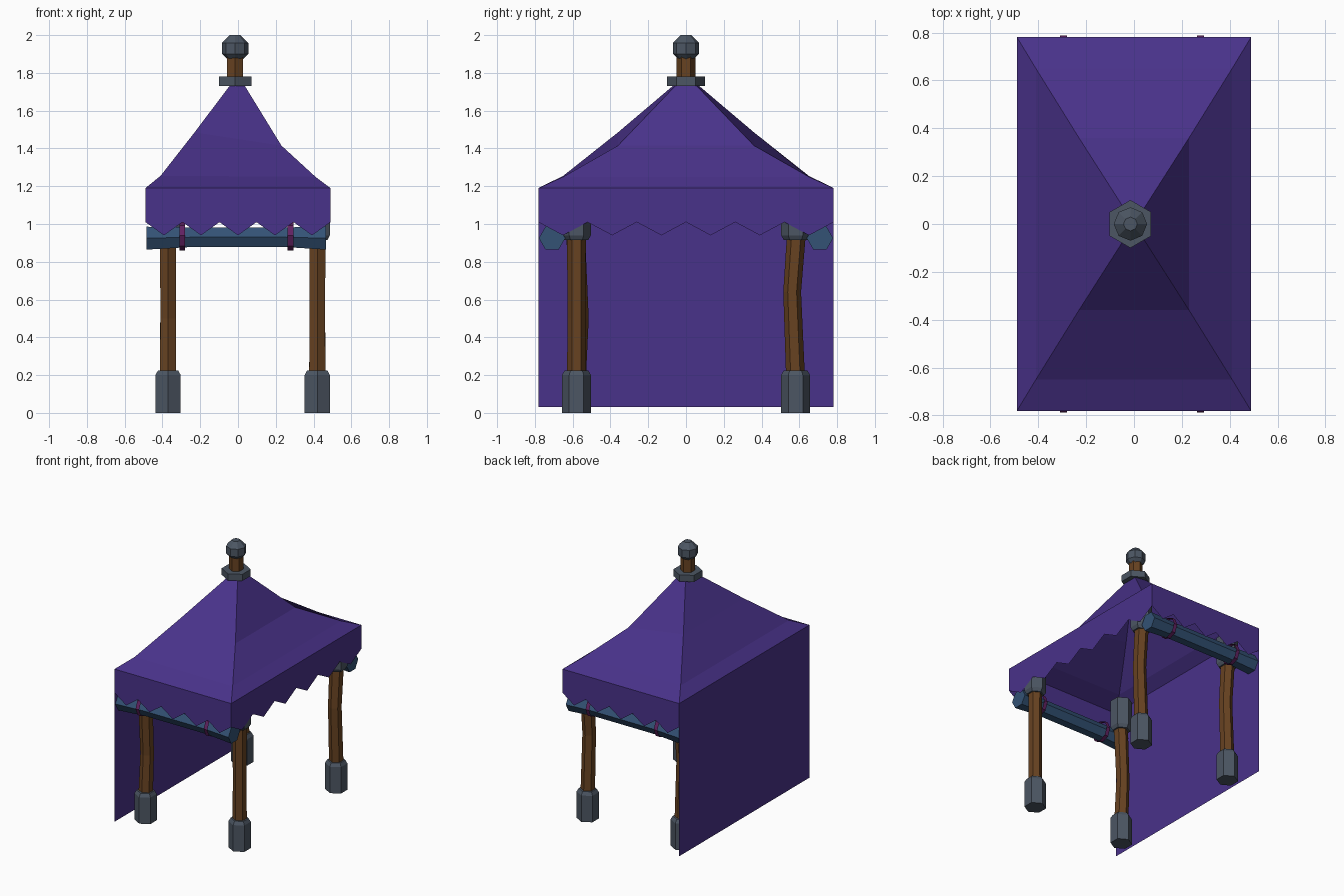
import bpy, bmesh, math
from mathutils import Vector

if "Cube" in bpy.data.objects:
    bpy.data.objects.remove(bpy.data.objects["Cube"])


def material(name, r, g, b):
    m = bpy.data.materials.new(name)
    lin = [((c / 255 + 0.055) / 1.055) ** 2.4 for c in (r, g, b)]
    m.diffuse_color = (*lin, 1)
    m.use_nodes = True
    m.node_tree.nodes["Principled BSDF"].inputs["Base Color"].default_value = m.diffuse_color
    return m


PURPLE = material("purple cloth", 73, 50, 138)
WOOD = material("brown wood", 103, 66, 33)
STONE = material("grey metal", 76, 86, 99)
BLUE = material("blue cloth roll", 51, 82, 117)
STRAP = material("magenta strap", 98, 34, 98)


def make(name, verts, faces, mat, recalc=False):
    me = bpy.data.meshes.new(name)
    me.from_pydata(verts, [], faces)
    if recalc:
        bm = bmesh.new()
        bm.from_mesh(me)
        bmesh.ops.recalc_face_normals(bm, faces=bm.faces)
        bm.to_mesh(me)
        bm.free()
    me.materials.append(mat)
    ob = bpy.data.objects.new(name, me)
    bpy.context.collection.objects.link(ob)
    return ob


def tube(name, rings, mat, axis="z", sides=6, caps=True):
    """Loft of regular polygons; each ring is (x, y, z, radius), a corner on +-y."""
    verts, faces, n = [], [], sides
    for x, y, z, r in rings:
        for i in range(n):
            a = 2 * math.pi * i / n
            c, s = r * math.cos(a), r * math.sin(a)
            verts.append((x + s, y + c, z) if axis == "z" else (x, y + c, z + s))
    for k in range(len(rings) - 1):
        for i in range(n):
            j = (i + 1) % n
            faces.append((k * n + i, k * n + j, k * n + n + j, k * n + n + i))
    if caps:
        faces += [tuple(range(n)), tuple(range(len(verts) - n, len(verts)))]
    return make(name, verts, faces, mat, True)


# Roof: eave ring, lower ring, sagging middle ring, apex
W, D, EAVE = 0.49, 0.782, 1.19


def ring(x, y, zl, zr):
    return [(-x, -y, zl), (x, -y, zr), (x, y, zr), (-x, y, zl)]


rv = ring(W, D, EAVE, EAVE) + ring(0.41, 0.65, 1.255, 1.25) + ring(0.23, 0.36, 1.485, 1.415)
rv.append((0, 0, 1.79))
rf = [(4 * k + i, 4 * k + (i + 1) % 4, 4 * k + 4 + (i + 1) % 4, 4 * k + 4 + i)
      for k in range(2) for i in range(4)]
rf += [(8 + i, 8 + (i + 1) % 4, 12) for i in range(4)]
make("roof", rv, rf, PURPLE)


# Zigzag valances on front, right and back
def valance(name, a, b, teeth):
    a, b = Vector(a), Vector(b)
    verts, n = [], teeth * 2
    for i in range(n + 1):
        p = a.lerp(b, i / n)
        verts += [(p.x, p.y, EAVE), (p.x, p.y, 0.94 if i % 2 else 1.01)]
    make(name, verts, [(2 * i, 2 * i + 1, 2 * i + 3, 2 * i + 2) for i in range(n)], PURPLE)


valance("front_valance", (-W, -D), (W, -D), 5)
valance("right_valance", (W, -D), (W, D), 6)
valance("back_valance", (W, D), (-W, D), 5)

# Full cloth wall on the left
make("cloth_wall", [(-W, D, EAVE), (-W, D, 0.03), (-W, -D, 0.03), (-W, -D, EAVE)],
     [(0, 1, 2, 3)], PURPLE)

# Crooked posts with metal feet and caps
for side, sy in (("front", -1), ("back", 1)):
    for hand, x in (("left", -0.37), ("right", 0.42)):
        y = 0.58 * sy
        bend = 0.0 if (side, hand) == ("front", "right") else 0.018
        dy = 1 if side == "front" else -1
        zm = 0.5 if side == "front" else 0.64
        tube(f"{side}_{hand}_post",
             [(x, y, 0.18, 0.05), (x, y + dy * bend, zm, 0.047),
              (x, y - dy * bend * 0.3, 0.96, 0.05)], WOOD)
        tube(f"{side}_{hand}_foot",
             [(x, y, 0, 0.077), (x, y, 0.2, 0.077), (x, y, 0.225, 0.062)], STONE)
        tube(f"{side}_{hand}_cap",
             [(x, y, 0.915, 0.062), (x, y, 0.94, 0.077), (x, y, 1.15, 0.077)], STONE)

    # Rolled cloth with two straps
    ry = 0.709 * sy
    tube(f"{side}_cloth_roll",
         [(-0.485, ry, 0.925, 0.07), (-0.25, ry, 0.93, 0.06), (0.25, ry, 0.93, 0.06),
          (0.465, ry, 0.925, 0.07)], BLUE, axis="x")
    for hand, x in (("left", -0.295), ("right", 0.278)):
        tube(f"{side}_{hand}_strap",
             [(x - 0.015, ry, 0.938, 0.078), (x + 0.015, ry, 0.938, 0.078)],
             STRAP, axis="x", sides=8, caps=False)

# Finial: collar, short pole, faceted ball
CX = -0.015
tube("top_collar", [(CX, 0, 1.73, 0.1), (CX, 0, 1.78, 0.1)], STONE)
tube("top_pole", [(CX, 0, 1.76, 0.049), (CX, 0, 1.9, 0.049)], WOOD)
ball = []
for lat in (-67.5, -22.5, 22.5, 67.5):
    t = math.radians(lat)
    ball.append((CX, 0, 1.93 + 0.0755 * math.sin(t), 0.0755 * math.cos(t)))
tube("top_ball", ball, STONE, sides=8)
